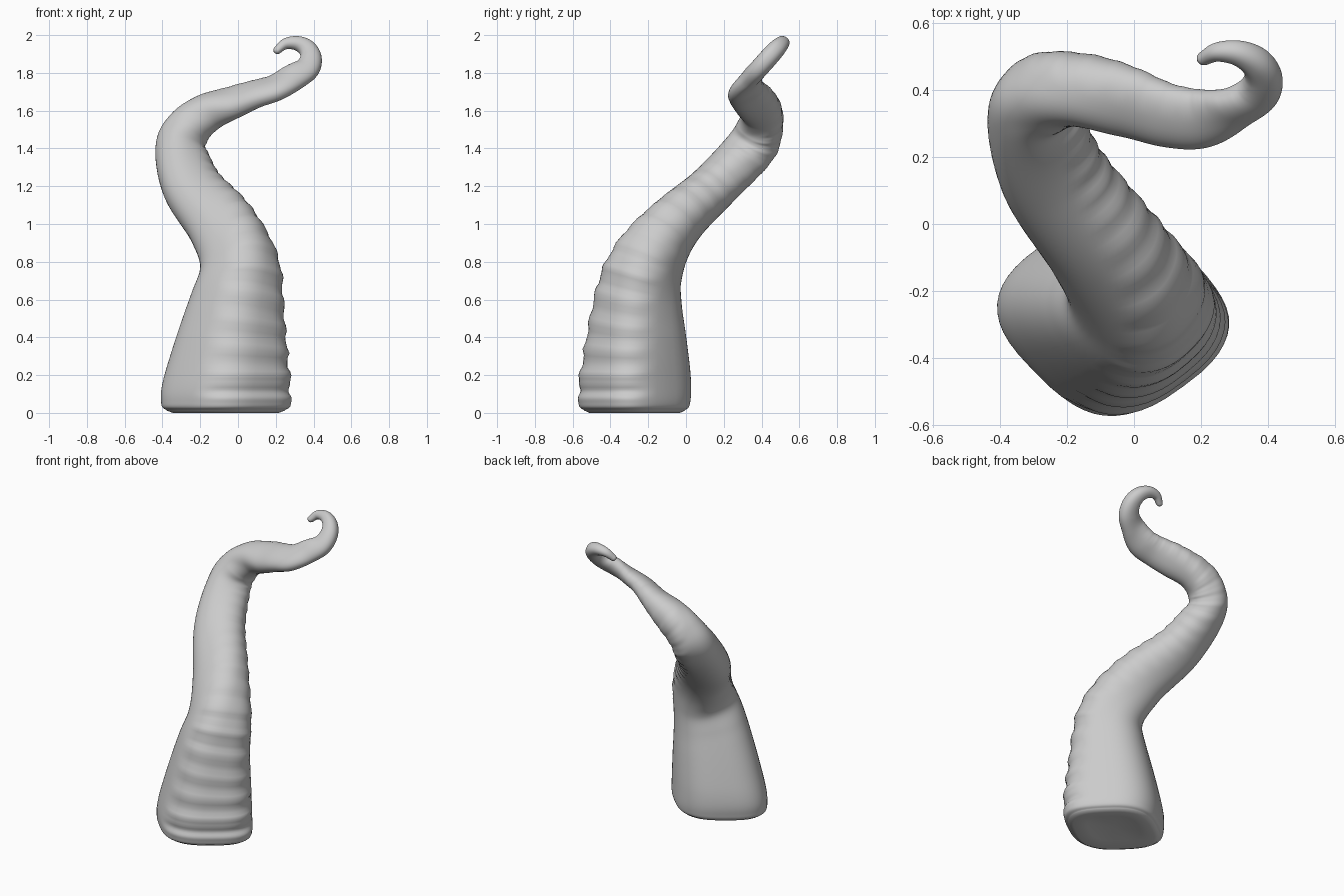
import bpy, bmesh, math
from mathutils import Vector

if "Cube" in bpy.data.objects:
    bpy.data.objects.remove(bpy.data.objects["Cube"])

# Body stations: x, y, z, half size along sucker side, half size across,
# heading of the sucker side in degrees, its upward lean
BODY = [
    (-.065, -.272, .05, .300, .290, -50, 0),
    (-.058, -.268, .20, .300, .282, -50, 0),
    (-.005, -.25, .60, .232, .222, -47, 0),
    (.005, -.200, .80, .202, .186, -36, 0),
    (-.09, -.06, 1.0, .182, .147, -5, .3),
    (-.243, .15, 1.2, .160, .128, 21, .2),
    (-.300, .340, 1.4, .138, .123, 41, 0),
    (-.258, .392, 1.51, .120, .116, 60, -.1),
    (-.16, .40, 1.59, .110, .103, 84, .2),
    (-.02, .365, 1.645, .112, .076, 96, .45),
    (.10, .325, 1.69, .103, .061, 96, .5),
    (.20, .316, 1.722, .096, .055, 103, .55),
]
ROWS = []
for x, y, z, a, b, h, lean in BODY:
    h = math.radians(h)
    ROWS.append(Vector((x, y, z, a, b, math.cos(h), math.sin(h), lean)))
# Rounded foot edge
foot = ROWS[0].copy()
foot[2], foot[3], foot[4] = .012, foot[3] * .91, foot[4] * .91
ROWS.insert(0, foot)
# Curled hook: a tightening spiral in a tilted plane, suckers facing inward
TURNS = 6
for i in range(TURNS + 1):
    u = i / TURNS
    ang = math.radians(-85 + 240 * u)
    out = Vector((math.cos(ang), .61 * math.sin(ang), .79 * math.sin(ang)))
    r = .09 + .047 * (1 - u) ** 4
    c = Vector((.287, .43 + .04 * u, 1.888)) + out * r
    w = .020 + .057 * (1 - u) ** 1.1
    ROWS.append(Vector((*c, w, min(w, .05), *(-out))))


def sample(t):
    """Catmull-Rom through the stations, all values together."""
    i = min(int(t), len(ROWS) - 2)
    u = t - i
    p1, p2 = ROWS[i], ROWS[i + 1]
    p0 = ROWS[i - 1] if i else p1 * 2 - p2
    p3 = ROWS[i + 2] if i + 2 < len(ROWS) else p2 * 2 - p1
    return (p1 * 2 + (p2 - p0) * u + (p0 * 2 - p1 * 5 + p2 * 4 - p3) * u * u
            + (p1 * 3 - p0 - p2 * 3 + p3) * u ** 3) * .5


SIDES, STEPS = 48, 14
N = (len(ROWS) - 1) * STEPS
data = [sample(k / STEPS) for k in range(N + 1)]
pos = [Vector(d[:3]) for d in data]
step = [(pos[min(k + 1, N)] - pos[max(k - 1, 0)]).normalized()
        for k in range(N + 1)]
bm = bmesh.new()
rings, phase = [], 0.0
for k, d in enumerate(data):
    c = pos[k]
    # direction averaged over the neighbours lying within one radius
    tan = Vector()
    for q in range(max(0, k - 28), min(N, k + 28) + 1):
        tan += step[q] * max(0, 1 - (pos[q] - c).length / (d[3] * 1.1))
    tan.normalize()
    # keep the lowest rings level so the foot stands flat
    tan = tan.lerp(Vector((0, 0, 1)), max(0, min(1, 1.3 - c.z / .4))).normalized()
    s = Vector(d[5:8])
    s = (s - tan * s.dot(tan)).normalized()
    side = tan.cross(s)
    a, b = d[3], d[4]
    # ribs get closer together as the arm thins
    phase += (c - pos[max(k - 1, 0)]).length / (.04 + .36 * a) * 2 * math.pi
    rib = math.sin(phase) + .35 * math.sin(phase * 2.3 + 1)
    amp = .03 * a * min(1, k / 20) * max(0, 1 - k / (.8 * N))
    low = max(0, 1 - c.z)
    e = 2 / (2.2 + .7 * low)
    ring = []
    for j in range(SIDES):
        th = 2 * math.pi * j / SIDES
        x, y = math.cos(th), math.sin(th)
        px = a * math.copysign(abs(x) ** e, x)
        py = b * math.copysign(abs(y) ** e, y)
        bump = amp * rib * max(0, min(1, (x - .25) * 2.5))
        r = 1 + bump / a
        off = s * px * r + side * py * r
        # the foot is a little wider than deep
        off.x *= 1 + .05 * low
        off.y *= 1 - .11 * low
        ring.append(bm.verts.new(c + off))
    rings.append(ring)

# Skin between the rings
for r0, r1 in zip(rings, rings[1:]):
    for j in range(SIDES):
        m = (j + 1) % SIDES
        bm.faces.new((r0[j], r0[m], r1[m], r1[j]))


# Caps: slightly hollow foot and rounded tip
def cap(ring, offsets):
    mid = sum((v.co for v in ring), Vector()) / SIDES
    prev = ring
    for scale, off in offsets:
        cur = [bm.verts.new(mid + (v.co - mid) * scale + off) for v in ring]
        for j in range(SIDES):
            m = (j + 1) % SIDES
            bm.faces.new((prev[j], prev[m], cur[m], cur[j]))
        prev = cur
    bm.faces.new(prev)


up = Vector((0, 0, 1))
cap(rings[0], [(.9, up * -.012), (.6, up * .004), (.2, up * .015)])
tip = step[N]
cap(rings[-1], [(.85, tip * .008), (.5, tip * .014), (.15, tip * .016)])
bmesh.ops.recalc_face_normals(bm, faces=bm.faces)

me = bpy.data.meshes.new("tentacle")
bm.to_mesh(me)
bm.free()
ob = bpy.data.objects.new("tentacle", me)
bpy.context.collection.objects.link(ob)
for p in me.polygons:
    p.use_smooth = True
